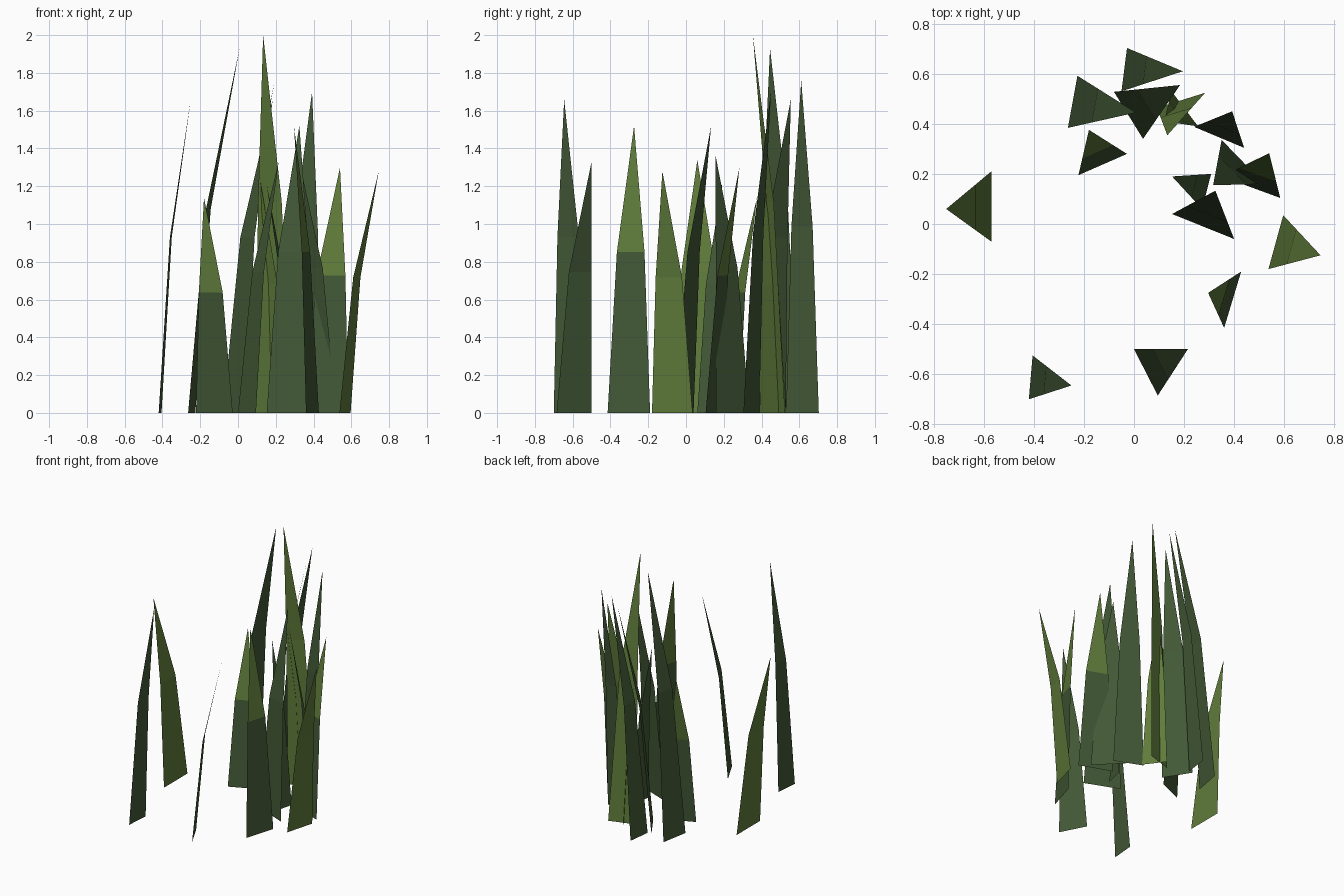
import bpy
from mathutils import Vector


def material(name, rgb):
    m = bpy.data.materials.new(name)
    m.diffuse_color = (*rgb, 1)
    return m


DARK = material("dark green", (0.055, 0.098, 0.037))
OLIVE = material("olive green", (0.115, 0.200, 0.043))
KINK_HEIGHT, KINK_LEAN, KINK_WIDTH = 0.56, 0.35, 0.65

# Each blade: base corner x, y, other base corner x, y, tip x, y, z
D, O, M = (DARK, DARK), (OLIVE, OLIVE), (DARK, OLIVE)   # lower and upper colour
blades = [
    (O, -0.57, -0.07, -0.57, 0.21, -0.75, 0.06, 1.34),
    (D, -0.42, -0.70, -0.405, -0.525, -0.25, -0.645, 1.66),
    (D, 0.00, -0.50, 0.095, -0.685, 0.215, -0.50, 1.33),
    (M, 0.36, -0.415, 0.428, -0.19, 0.296, -0.275, 1.52),
    (O, 0.537, -0.18, 0.596, 0.035, 0.745, -0.125, 1.28),
    (D, 0.152, 0.04, 0.40, -0.06, 0.325, 0.133, 1.52),
    (D, 0.272, 0.06, 0.308, 0.20, 0.152, 0.19, 1.21),
    (D, 0.52, 0.16, 0.35, 0.336, 0.316, 0.155, 1.37),
    (M, 0.35, 0.19, 0.584, 0.104, 0.54, 0.283, 1.30),
    (D, -0.264, 0.384, -0.226, 0.592, 0.008, 0.445, 1.93),
    (D, -0.05, 0.53, -0.028, 0.703, 0.195, 0.61, 1.76),
    (D, -0.08, 0.528, 0.036, 0.34, 0.184, 0.555, 1.66),
    (O, 0.092, 0.464, 0.284, 0.524, 0.133, 0.354, 2.00),
    (D, 0.24, 0.388, 0.44, 0.304, 0.392, 0.45, 1.70),
    (M, -0.222, 0.195, -0.028, 0.28, -0.18, 0.376, 1.14),
    (O, 0.15, 0.53, 0.256, 0.39, 0.12, 0.41, 1.22),
]


def grass_blade(index, colours, ax, ay, bx, by, tx, ty, tz):
    a, b, tip = Vector((ax, ay, 0)), Vector((bx, by, 0)), Vector((tx, ty, tz))
    mid, half = (a + b) / 2, (b - a) / 2 * KINK_WIDTH
    kink = mid + (tip - mid) * KINK_LEAN
    kink.z = tz * KINK_HEIGHT
    mesh = bpy.data.meshes.new("grass_blade")
    mesh.from_pydata([a, b, kink + half, kink - half, tip], [],
                     [(0, 1, 2, 3), (3, 2, 4)])
    # lower quad and upper triangle may differ in colour
    for m in dict.fromkeys(colours):
        mesh.materials.append(m)
    mesh.polygons[1].material_index = len(mesh.materials) - 1
    ob = bpy.data.objects.new(f"grass_blade_{index:02d}", mesh)
    bpy.context.collection.objects.link(ob)


for i, (colours, *numbers) in enumerate(blades, 1):
    grass_blade(i, colours, *numbers)
